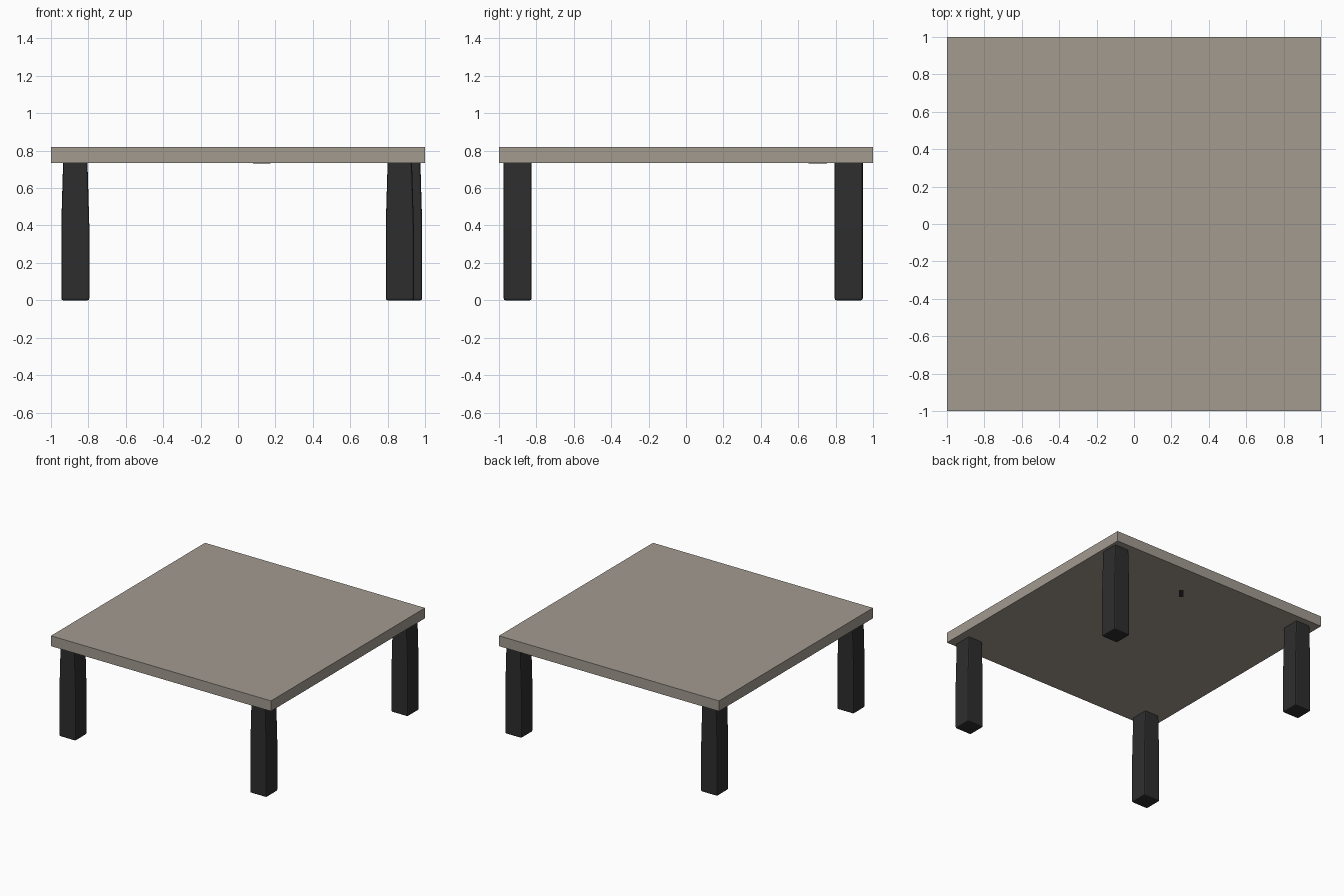
import bpy, bmesh
from mathutils import Matrix, Vector

if "Cube" in bpy.data.objects:
    bpy.data.objects.remove(bpy.data.objects["Cube"])

TOP_LOW, TOP_HIGH = 0.735, 0.82


def material(name, colour):
    m = bpy.data.materials.new(name)
    m.diffuse_color = (*colour, 1)
    m.use_nodes = True
    m.node_tree.nodes["Principled BSDF"].inputs["Base Color"].default_value = m.diffuse_color
    return m


def add_object(name, bm, mat):
    bmesh.ops.recalc_face_normals(bm, faces=bm.faces)
    mesh = bpy.data.meshes.new(name)
    bm.to_mesh(mesh)
    bm.free()
    mesh.materials.append(mat)
    obj = bpy.data.objects.new(name, mesh)
    bpy.context.collection.objects.link(obj)
    return obj


def box(size, centre):
    bm = bmesh.new()
    bmesh.ops.create_cube(bm, size=1, matrix=Matrix.Translation(centre) @ Matrix.Diagonal((*size, 1)))
    return bm


stone = material("warm grey", (0.36, 0.325, 0.28))
black = material("soft black", (0.027, 0.027, 0.027))

# Square tabletop
add_object("tabletop", box((2, 2, TOP_HIGH - TOP_LOW), (0, 0, (TOP_HIGH + TOP_LOW) / 2)), stone)


# Leg: straight below, narrowing slightly in x towards the top, softened edges
def leg(name, x, y, width=0.15):
    bm = box((width, width, TOP_LOW), (0, 0, TOP_LOW / 2))
    bmesh.ops.bisect_plane(bm, geom=bm.verts[:] + bm.edges[:] + bm.faces[:],
                           plane_co=(0, 0, 0.4), plane_no=(0, 0, 1))
    for v in bm.verts:
        if v.co.z > 0.7:
            v.co.x *= 0.87
    upright = [e for e in bm.edges if abs(e.verts[0].co.z - e.verts[1].co.z) > 0.1]
    foot = [e for e in bm.edges if max(v.co.z for v in e.verts) < 0.01]
    bmesh.ops.bevel(bm, geom=upright + foot, offset=0.01, segments=2,
                    profile=0.5, affect='EDGES')
    obj = add_object(name, bm, black)
    obj.location = Vector((x, y, 0))


leg("front_left_leg", -0.87, -0.9)
leg("front_right_leg", 0.865, -0.9)
leg("back_left_leg", -0.87, 0.87)
leg("back_right_leg", 0.91, 0.87)

# Tiny dark plate under the tabletop
plate = add_object("underside_plate", box((0.10, 0.035, 0.004), (0, 0, 0)), black)
plate.location = (0.127, 0.705, TOP_LOW - 0.001)
plate.rotation_euler.z = 0.87
